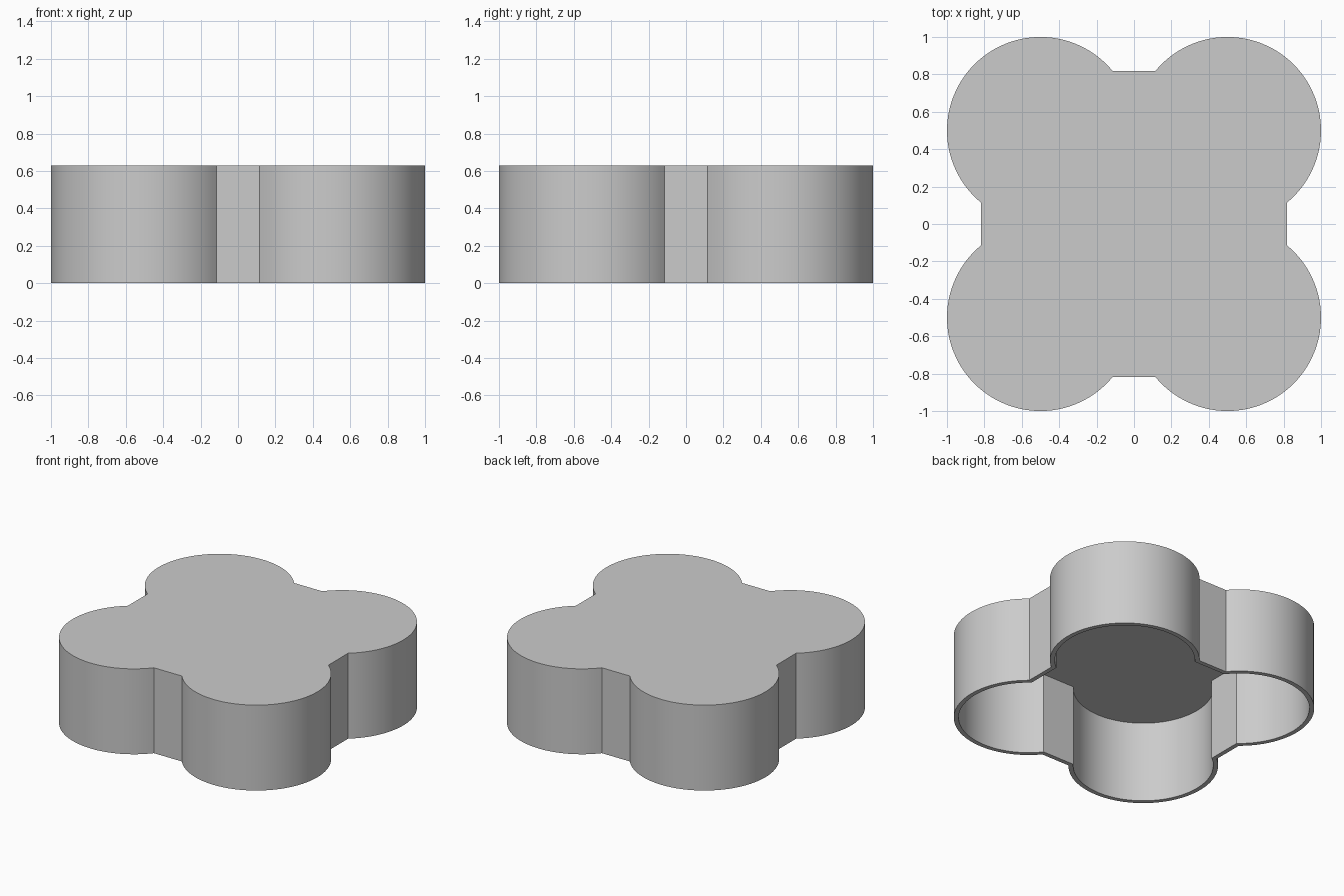
import bpy, bmesh, math

cube = bpy.data.objects.get("Cube")
if cube:
    bpy.data.objects.remove(cube, do_unlink=True)

HEIGHT = 0.63    # overall height
WALL = 0.032     # wall and lid thickness
CENTRE = 0.5     # lobe centre offset on both axes
RADIUS = 0.5     # outer lobe radius
FLAT = 0.818     # distance of the flat links from the middle
STEPS = 48       # segments per lobe


def outline(inset):
    """Four round lobes joined by short flat links, moved inward by inset."""
    radius = RADIUS - inset
    cut = math.asin((FLAT - inset - CENTRE) / radius)
    start, end = cut - math.pi / 2, math.pi - cut
    points = []
    for quarter in range(4):
        turn = quarter * math.pi / 2
        for i in range(STEPS + 1):
            a = start + (end - start) * i / STEPS
            x, y = CENTRE + radius * math.cos(a), CENTRE + radius * math.sin(a)
            points.append((x * math.cos(turn) - y * math.sin(turn),
                           x * math.sin(turn) + y * math.cos(turn)))
    return points


# Hollow shell, open underneath: rings run from lid top to rim to ceiling
bm = bmesh.new()
rings = [[bm.verts.new((x, y, z)) for x, y in outline(inset)]
         for inset, z in ((0, HEIGHT), (0, 0), (WALL, 0), (WALL, HEIGHT - WALL))]
for upper, lower in zip(rings, rings[1:]):
    for i in range(len(upper)):
        j = (i + 1) % len(upper)
        bm.faces.new((upper[i], lower[i], lower[j], upper[j]))
bm.faces.new(rings[0])
bm.faces.new(rings[-1][::-1])
bmesh.ops.recalc_face_normals(bm, faces=bm.faces)

mesh = bpy.data.meshes.new("four_lobe_cover")
bm.to_mesh(mesh)
bm.free()
cover = bpy.data.objects.new("four_lobe_cover", mesh)
bpy.context.collection.objects.link(cover)

# Plain grey material
grey = bpy.data.materials.new("plain_grey")
grey.use_nodes = True
colour = (0.6, 0.6, 0.6, 1)
grey.diffuse_color = colour
grey.node_tree.nodes["Principled BSDF"].inputs["Base Color"].default_value = colour
mesh.materials.append(grey)

# Smooth curved walls, crisp edges
bpy.ops.object.select_all(action="DESELECT")
cover.select_set(True)
bpy.context.view_layer.objects.active = cover
bpy.ops.object.shade_smooth_by_angle(angle=math.radians(30))
